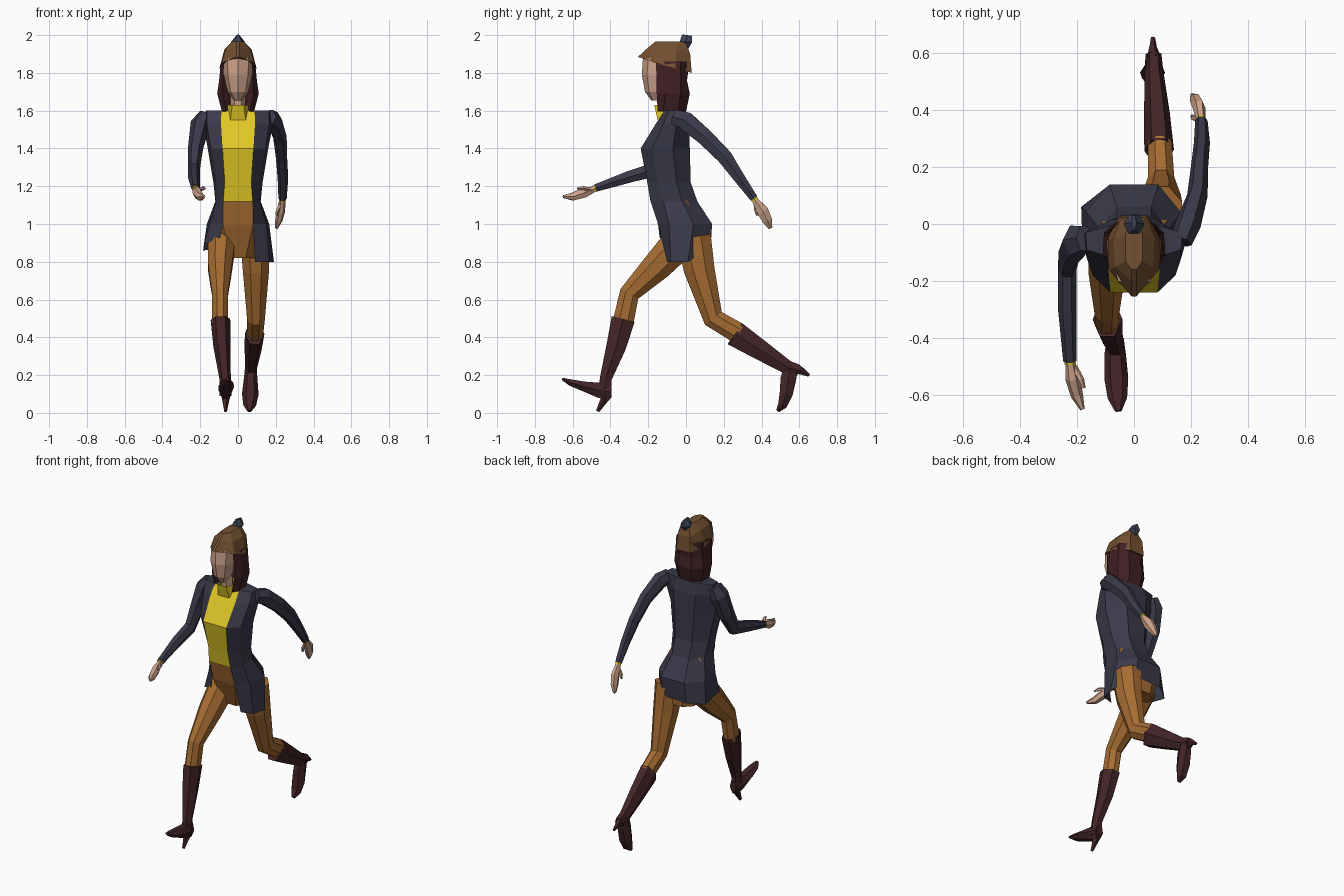
import bpy, bmesh, math
from mathutils import Vector


def material(name, rgb):
    m = bpy.data.materials.new(name)
    m.diffuse_color = (*rgb, 1)
    return m


NAVY = material("navy cloth", (0.042, 0.042, 0.068))
YELLOW = material("yellow shirt", (0.75, 0.58, 0.02))
ORANGE = material("orange brown trousers", (0.38, 0.15, 0.032))
BOOT = material("dark red leather", (0.056, 0.018, 0.02))
HAIR = material("dark hair", (0.05, 0.014, 0.017))
CAP = material("brown cap", (0.17, 0.08, 0.03))
SKIN = material("skin", (0.62, 0.37, 0.26))
POM = material("blue grey bobble", (0.045, 0.055, 0.09))


def loft(name, rings, mat, closed=True, caps=True, front_mat=None):
    """Skin rings of points; the closing strip may take a second material."""
    bm = bmesh.new()
    vs = [[bm.verts.new(p) for p in r] for r in rings]
    n = len(rings[0])
    for a, b in zip(vs, vs[1:]):
        for j in range(n if closed else n - 1):
            k = (j + 1) % n
            f = bm.faces.new((a[j], a[k], b[k], b[j]))
            f.material_index = 1 if front_mat and j == n - 1 else 0
    if closed and caps:
        bm.faces.new(vs[0])
        bm.faces.new(vs[-1])
    bmesh.ops.recalc_face_normals(bm, faces=bm.faces)
    me = bpy.data.meshes.new(name)
    bm.to_mesh(me)
    bm.free()
    me.materials.append(mat)
    if front_mat:
        me.materials.append(front_mat)
    ob = bpy.data.objects.new(name, me)
    bpy.context.collection.objects.link(ob)
    return ob


def mirror(half, z=None):
    """Half outline (front to back, x > 0) to a full symmetric ring."""
    pts = [Vector(p) if z is None else Vector((*p, z)) for p in half]
    return pts + [Vector((-p.x, p.y, p.z)) for p in reversed(pts)]


def tube(name, path, mat, n=6, turn=0.0):
    """Path of (x, y, z, radius across, radius deep)."""
    c = [Vector(p[:3]) for p in path]
    rings = []
    for i, p in enumerate(path):
        a, b = c[max(i - 1, 0)], c[min(i + 1, len(c) - 1)]
        t = ((c[i] - a).normalized() + (b - c[i]).normalized()).normalized()
        u = Vector((1, 0, 0))
        u = (u - t * u.dot(t)).normalized()
        v = t.cross(u)
        ring = []
        for k in range(n):
            w = math.tau * k / n + turn
            ring.append(c[i] + u * math.cos(w) * p[3] + v * math.sin(w) * p[-1])
        rings.append(ring)
    return loft(name, rings, mat)


# Jacket body with the shirt as its front strip
waist = [(.078, -.188), (.115, -.12), (.12, -.02), (.06, .06)]
loft("jacket_and_shirt", [
    mirror(waist, 1.12),
    mirror([(.07, -.205), (.115, -.15), (.13, -.05), (.06, .025)], 1.22),
    mirror([(.082, -.24), (.145, -.18), (.16, -.07), (.07, .02)], 1.40),
    mirror([(.09, -.16), (.165, -.12), (.185, -.05), (.08, .015)], 1.53),
    mirror([(.088, -.115), (.165, -.09), (.17, -.03), (.06, 0)], 1.6)],
    NAVY, front_mat=YELLOW)

# Open jacket skirt with an uneven hem
hem = [(.09, -.10, .80), (.165, -.08, .80), (.19, .01, .80), (.09, .13, .88),
       (-.09, .13, .87), (-.185, .06, .86), (-.18, -.09, .89), (-.095, -.14, .93)]
loft("jacket_skirt", [
    mirror(waist, 1.12),
    mirror([(.08, -.148), (.15, -.09), (.165, .04), (.085, .138)], 1.0),
    [Vector(p) for p in hem]], NAVY, closed=False)

# Trouser seat
loft("trouser_seat", [
    mirror([(.08, -.18), (.105, -.1), (.105, 0), (.05, .03)], 1.13),
    mirror([(.078, -.147), (.14, -.07), (.15, .04), (.07, .11)], .99),
    mirror([(.04, -.08), (.09, -.03), (.09, .05), (.04, .1)], .82)], ORANGE)

# Thighs and knees
tube("front_thigh", [(-.085, -.02, .92, .08, .10), (-.095, -.15, .78, .07, .085),
                     (-.095, -.3, .63, .046, .058), (-.095, -.335, .47, .045, .06)],
     ORANGE, 8, .39)
tube("back_thigh", [(.09, .04, .93, .085, .1), (.095, .07, .76, .075, .088),
                    (.095, .145, .5, .05, .06), (.09, .28, .42, .045, .06)],
     ORANGE, 8, .39)

# Boots: shaft, foot and heel
tube("front_boot_shaft", [(-.093, -.333, .495, .052, .072), (-.085, -.37, .35, .045, .06),
                          (-.068, -.425, .18, .03, .036), (-.066, -.43, .09, .032, .04)], BOOT)
tube("front_boot_foot", [(-.066, -.40, .11, .03, .05), (-.066, -.46, .12, .038, .046),
                         (-.062, -.54, .14, .042, .03), (-.058, -.61, .16, .034, .02),
                         (-.055, -.655, .18, .012, .007)], BOOT)
tube("front_boot_heel", [(-.066, -.415, .10, .028, .028), (-.066, -.45, .04, .014, .016),
                         (-.066, -.468, .008, .008, .01)], BOOT, 5)
tube("back_boot_shaft", [(.088, .258, .42, .052, .078), (.08, .39, .335, .045, .062),
                         (.07, .54, .24, .032, .042), (.068, .595, .225, .028, .035)], BOOT)
tube("back_boot_foot", [(.068, .555, .25, .03, .04), (.067, .542, .18, .036, .048),
                        (.065, .53, .1, .044, .04), (.062, .51, .04, .034, .028),
                        (.06, .485, .01, .012, .01)], BOOT)
tube("back_boot_heel", [(.068, .58, .235, .028, .03), (.066, .62, .218, .014, .018),
                        (.066, .652, .198, .008, .008)], BOOT, 5)

# Sleeves
tube("front_sleeve", [(-.175, -.05, 1.585, .03, .05), (-.2, -.06, 1.53, .052, .062),
                      (-.225, -.1, 1.4, .04, .055), (-.234, -.16, 1.29, .032, .046),
                      (-.234, -.3, 1.25, .032, .036), (-.225, -.48, 1.19, .023, .023)], NAVY)
tube("back_sleeve", [(.165, -.06, 1.565, .04, .045), (.19, .0, 1.545, .045, .055),
                     (.222, .1, 1.46, .036, .05), (.23, .205, 1.355, .03, .046),
                     (.238, .285, 1.24, .028, .034), (.236, .36, 1.135, .022, .024)], NAVY)

# Shirt cuffs, hands and thumbs
tube("front_cuff", [(-.225, -.475, 1.19, .02, .02), (-.223, -.49, 1.186, .02, .02)], YELLOW)
tube("front_hand", [(-.223, -.485, 1.185, .017, .018), (-.215, -.54, 1.165, .026, .03),
                    (-.2, -.6, 1.145, .022, .024), (-.18, -.65, 1.145, .008, .008)], SKIN)
tube("front_thumb", [(-.21, -.5, 1.18, .012, .012), (-.185, -.545, 1.19, .011, .011),
                     (-.175, -.575, 1.188, .006, .006)], SKIN, 5)
tube("back_cuff", [(.236, .357, 1.14, .019, .021), (.235, .366, 1.126, .019, .021)], YELLOW)
tube("back_hand", [(.235, .362, 1.13, .016, .018), (.228, .405, 1.07, .022, .036),
                   (.216, .43, 1.02, .02, .03), (.203, .447, .978, .008, .012)], SKIN)
tube("back_thumb", [(.23, .37, 1.11, .011, .012), (.208, .372, 1.07, .01, .011),
                    (.203, .378, 1.045, .006, .006)], SKIN, 5)

# Collar, neck and face
loft("shirt_collar", [
    mirror([(.04, -.15), (.055, -.1), (.03, -.04)], 1.55),
    mirror([(.03, -.168), (.056, -.1), (.03, -.04)], 1.63)], YELLOW, caps=False)
tube("neck", [(0, -.105, 1.55, .038, .04), (0, -.12, 1.72, .04, .042)], SKIN)
face = [(1.655, -.155, .022, .03), (1.70, -.145, .055, .072),
        (1.79, -.14, .076, .094), (1.88, -.13, .078, .098)]
loft("face", [[Vector((r * math.cos(a), y + d * math.sin(a), z))
               for a in [math.tau * k / 8 for k in range(8)]]
              for z, y, r, d in face], SKIN)

# Long hair, open around the face
loft("hair", [
    mirror([(.06, -.15), (.085, -.12), (.085, -.04), (.04, .0)], 1.595),
    mirror([(.08, -.155), (.11, -.11), (.105, -.03), (.05, .02)], 1.69),
    mirror([(.078, -.155), (.1, -.11), (.098, -.03), (.045, .005)], 1.76),
    mirror([(.074, -.16), (.09, -.11), (.09, -.03), (.045, .02)], 1.86)], HAIR, closed=False)

# Peaked cap with bobble
loft("cap", [
    mirror([(.008, -.254, 1.885), (.088, -.16, 1.852), (.098, -.06, 1.825), (.05, .03, 1.8)]),
    mirror([(.008, -.2, 1.935), (.066, -.15, 1.925), (.072, -.05, 1.925), (.045, .022, 1.9)]),
    mirror([(.008, -.16, 1.967), (.03, -.13, 1.965), (.03, -.04, 1.967), (.02, .0, 1.965)])], CAP)
tube("cap_bobble", [(0, .0, 1.93, .012, .015), (0, .0, 1.965, .036, .038),
                    (0, .005, 2.0, .008, .03)], POM)
